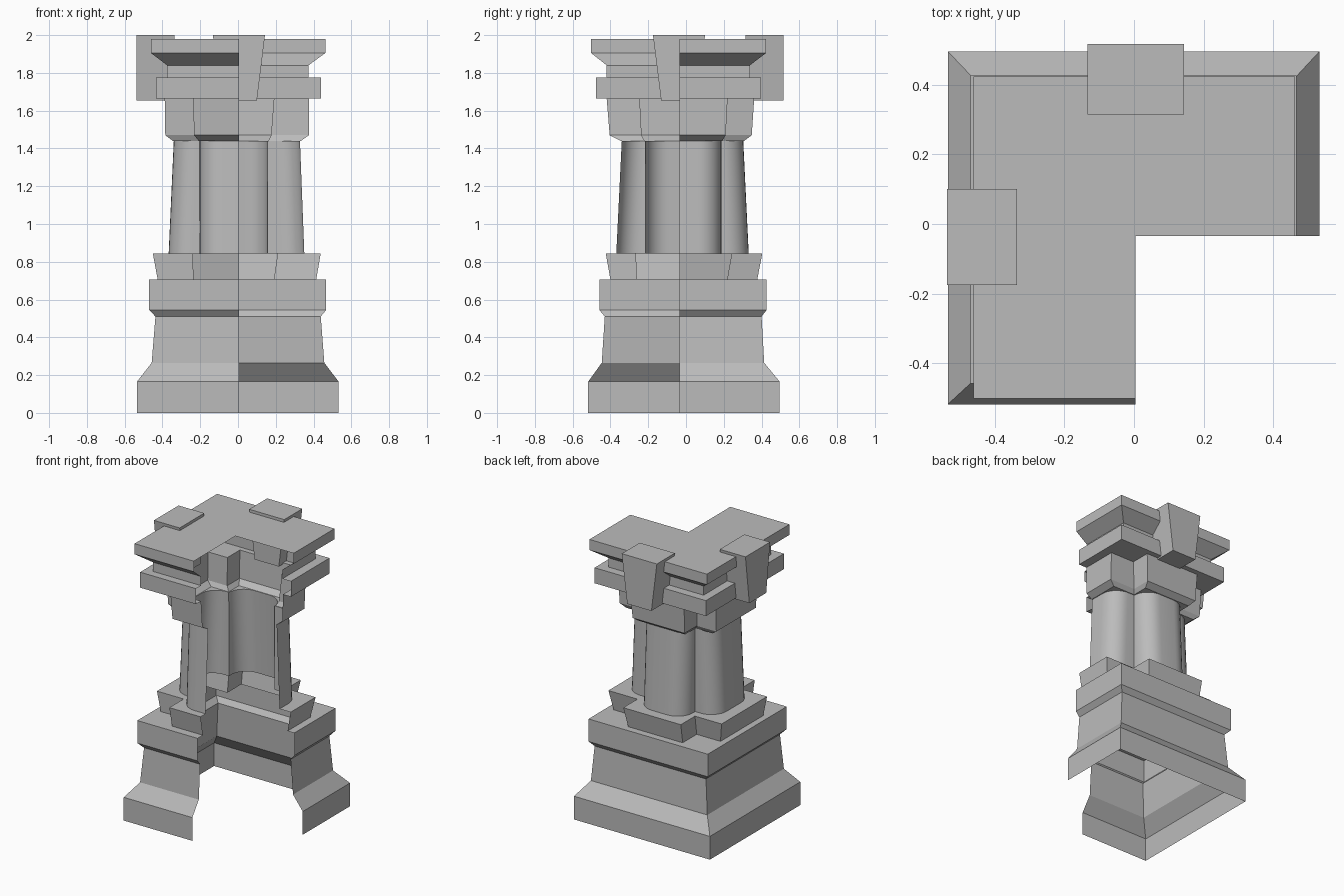
import bpy, bmesh
from math import sin, cos, pi
from mathutils import Vector

if "Cube" in bpy.data.objects:
    bpy.data.objects.remove(bpy.data.objects["Cube"], do_unlink=True)

X0, Y0 = 0.004, -0.035      # planes where the open quadrant is cut away

stone = bpy.data.materials.new("grey_stone")
stone.use_nodes = True
GREY = (0.5, 0.5, 0.5, 1)
stone.diffuse_color = GREY
stone.node_tree.nodes["Principled BSDF"].inputs["Base Color"].default_value = GREY


def rect(left, right, front, back):
    """Open three-quarter rectangle, from the front cut to the side cut."""
    return [(X0, front), (left, front), (left, back), (right, back), (right, Y0)]


def cross(outer, inner, radius=0):
    """Open three-quarter cross with optionally rounded arm corners."""
    l, r, f, b = outer
    cl, cr, cf, cb = inner
    pts = [(X0, f), (cl, f), (cl, cf), (l, cf), (l, cb), (cl, cb),
           (cl, b), (cr, b), (cr, cb), (r, cb), (r, Y0)]
    if not radius:
        return pts
    path = []
    for i, p in enumerate(pts):
        if i in (0, 2, 5, 8, 10):
            path.append(p)
            continue
        p = Vector(p)
        u = (Vector(pts[i - 1]) - p).normalized() * radius
        v = (Vector(pts[i + 1]) - p).normalized() * radius
        for k in range(9):
            a = k / 8 * pi / 2
            path.append(tuple(p + u * (1 - sin(a)) + v * (1 - cos(a))))
    return path


def finish(name, bm):
    mesh = bpy.data.meshes.new(name)
    bm.to_mesh(mesh)
    bm.free()
    mesh.materials.append(stone)
    ob = bpy.data.objects.new(name, mesh)
    bpy.context.collection.objects.link(ob)
    return ob


def shell(name, levels, cap=False):
    """Skin stacked (height, path) levels; unequal paths get a flat ring."""
    bm = bmesh.new()
    rows = [[bm.verts.new((x, y, z)) for x, y in path] for z, path in levels]
    for a, b in zip(rows, rows[1:]):
        if len(a) == len(b):
            for i in range(len(a) - 1):
                bm.faces.new((a[i], b[i], b[i + 1], a[i + 1]))
        else:
            bm.faces.new([a[0]] + b + a[:0:-1])
    if cap:
        centre = bm.verts.new((X0, Y0, levels[-1][0]))
        bm.faces.new([centre] + rows[-1][::-1])
    return finish(name, bm)


# Cross plans: overall extents and the inner corner lines
plinth_low = cross((-0.425, 0.414, -0.40, 0.377), (-0.238, 0.19, -0.26, 0.22))
plinth_high = cross((-0.451, 0.438, -0.425, 0.404), (-0.242, 0.21, -0.265, 0.245))
shaft_inner = (-0.203, 0.155, -0.214, 0.187)
shaft_low = cross((-0.367, 0.351, -0.369, 0.332), shaft_inner, 0.12)
shaft_high = cross((-0.34, 0.328, -0.34, 0.303), shaft_inner, 0.12)
neck_low = cross((-0.345, 0.333, -0.345, 0.308), (-0.208, 0.16, -0.219, 0.192))
neck_mid = cross((-0.385, 0.375, -0.404, 0.348), (-0.232, 0.175, -0.235, 0.21))
neck_high = cross((-0.388, 0.377, -0.42, 0.361), (-0.238, 0.19, -0.245, 0.22))

# Base mouldings
slab = rect(-0.47, 0.467, -0.459, 0.427)
foot = rect(-0.535, 0.533, -0.518, 0.496)
shell("base", [
    (0, foot), (0.165, foot),
    (0.265, rect(-0.457, 0.457, -0.446, 0.414)),
    (0.51, rect(-0.437, 0.438, -0.43, 0.40)),
    (0.545, slab), (0.705, slab), (0.705, plinth_low)])

# Cross-shaped plinth with its ledge
shell("plinth", [(0.705, plinth_low), (0.845, plinth_high), (0.845, shaft_low)])

# Rounded clustered shaft
shaft = shell("shaft", [(0.845, shaft_low), (1.44, shaft_high)])
bpy.ops.object.select_all(action="DESELECT")
shaft.select_set(True)
bpy.context.view_layer.objects.active = shaft
bpy.ops.object.shade_smooth_by_angle(angle=0.7)

# Capital block
flange = rect(-0.435, 0.44, -0.477, 0.398)
shell("capital", [(1.44, shaft_high), (1.44, neck_low), (1.47, neck_mid),
                  (1.665, neck_high), (1.665, flange)])

# Cornice and flat top
frieze = rect(-0.375, 0.373, -0.42, 0.338)
top = rect(-0.461, 0.462, -0.502, 0.424)
shell("cornice", [(1.665, flange), (1.775, flange), (1.775, frieze),
                  (1.84, frieze), (1.905, top), (1.98, top)], cap=True)


def keystone(name, x, y, along_x):
    """Wedge block, narrower at the bottom."""
    bm = bmesh.new()
    bmesh.ops.create_cube(bm, size=1)
    for v in bm.verts:
        width = 0.276 if v.co.z > 0 else 0.19
        w, d = v.co.x * width, v.co.y * 0.202
        z = 2.0 if v.co.z > 0 else 1.655
        v.co = (x + w, y + d, z) if along_x else (x - d, y + w, z)
    return finish(name, bm)


keystone("back_keystone", 0.005, 0.416, True)
keystone("right_keystone", -0.437, -0.037, False)
